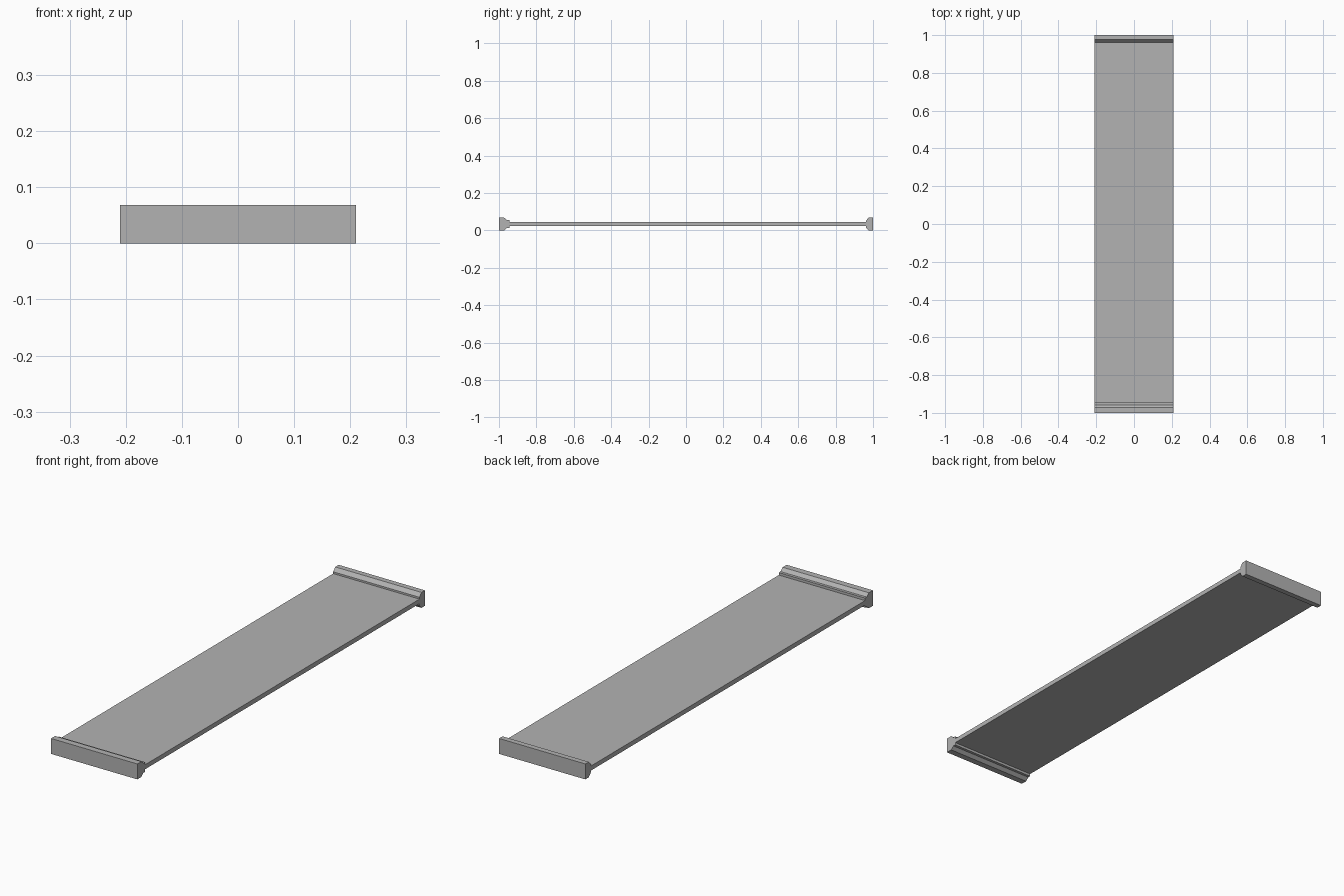
import bpy
import bmesh

cube = bpy.data.objects.get("Cube")
if cube:
    bpy.data.objects.remove(cube, do_unlink=True)

HALF_WIDTH = 0.21
MID = 0.034

grey = bpy.data.materials.new("plain_grey")
grey.use_nodes = True
colour = (0.45, 0.45, 0.45, 1)
grey.diffuse_color = colour
grey.node_tree.nodes["Principled BSDF"].inputs["Base Color"].default_value = colour


def extrude_profile(name, upper):
    """Mirror (y, half height) points about mid height and extrude across x."""
    outline = [(y, MID + h) for y, h in upper]
    outline += [(y, MID - h) for y, h in reversed(upper)]
    bm = bmesh.new()
    face = bm.faces.new([bm.verts.new((-HALF_WIDTH, y, z)) for y, z in outline])
    result = bmesh.ops.extrude_face_region(bm, geom=[face])
    moved = [v for v in result["geom"] if isinstance(v, bmesh.types.BMVert)]
    bmesh.ops.translate(bm, verts=moved, vec=(2 * HALF_WIDTH, 0, 0))
    bmesh.ops.recalc_face_normals(bm, faces=bm.faces)
    mesh = bpy.data.meshes.new(name)
    bm.to_mesh(mesh)
    bm.free()
    mesh.materials.append(grey)
    obj = bpy.data.objects.new(name, mesh)
    bpy.context.collection.objects.link(obj)


# Thin flat deck
extrude_profile("deck", [(-0.95, 0.01), (0.965, 0.01)])

# Front rail: chamfered block with a small stepped lip
extrude_profile("front_rail", [(-1, MID), (-0.972, MID), (-0.957, 0.021),
                               (-0.945, 0.021)])

# Back rail: chamfered block
extrude_profile("back_rail", [(1, MID), (0.976, MID), (0.962, 0.018)])
